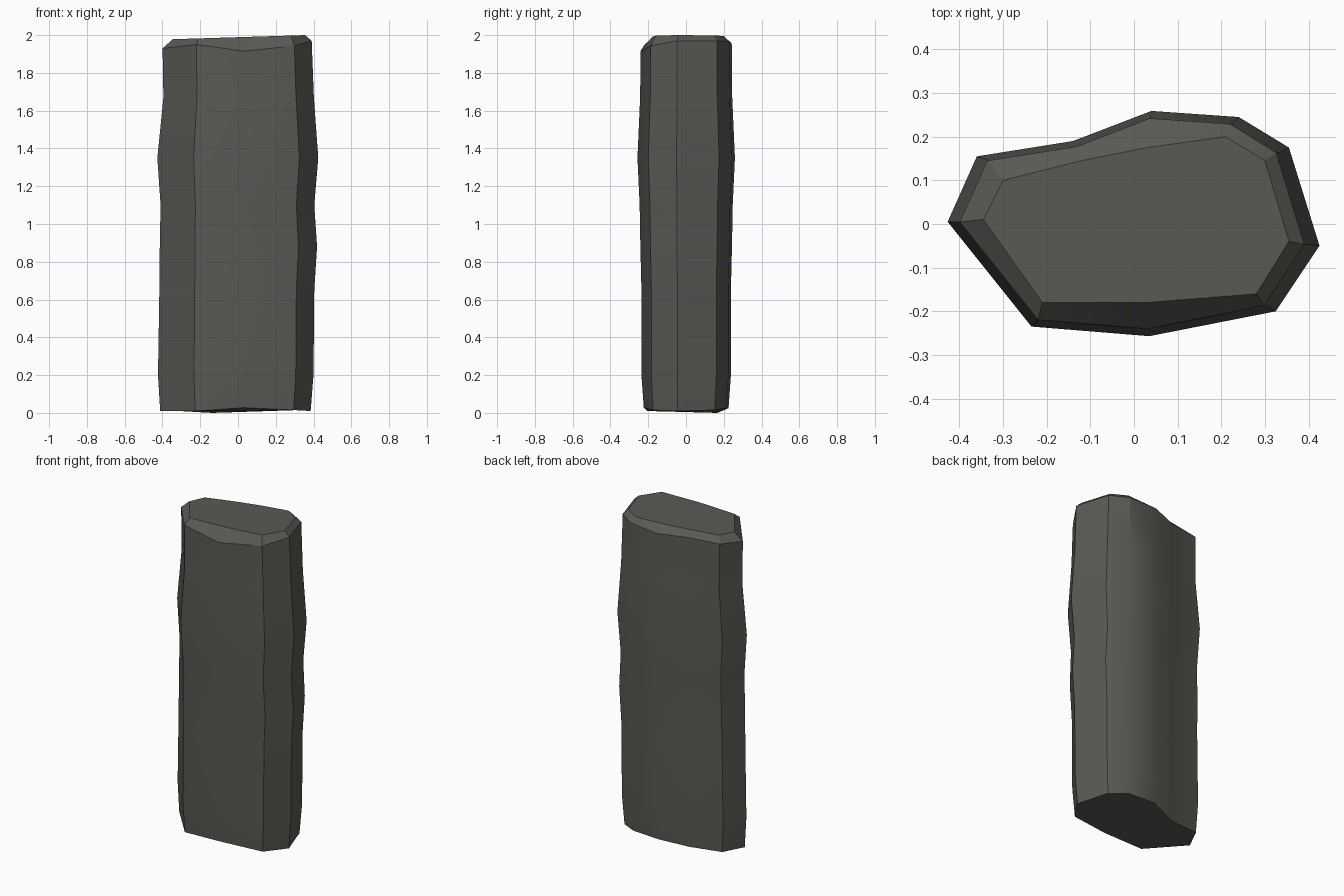
import bpy, bmesh

if "Cube" in bpy.data.objects:
    bpy.data.objects.remove(bpy.data.objects["Cube"])

# Widest outline of the stone seen from above, clockwise from the left corner
outline = [(-.427, .005), (-.36, .155), (-.14, .19), (.04, .259), (.24, .245),
           (.355, .175), (.425, -.05), (.325, -.2), (.035, -.257), (-.235, -.235)]

# Worn side profile: height, left width, right width, depth (relative to the outline)
levels = [(.2, .992, .94, .918), (.65, .975, .95, .918), (.88, .97, .985, .94),
          (1.1, .96, .95, .955), (1.35, 1, 1, 1), (1.67, .925, .945, .945)]

# Uneven heights of the chipped bottom and top rims, per corner
foot_z = [.01, .012, 0, .025, .025, .015, .01, .015, .028, .01]
rim_z = [1.93, 1.95, 1.95, 1.955, 1.965, 1.97, 1.97, 1.943, 1.915, 1.95]
cap = [(-.345, .01), (-.3, .10), (-.12, .145), (.03, .175), (.21, .2),
       (.3, .145), (.355, -.04), (.28, -.16), (.03, -.18), (-.21, -.18)]


def ring(heights, left, right, depth):
    return [(x * (left if x < 0 else right), y * depth, z)
            for (x, y), z in zip(outline, heights)]


rings = [ring(foot_z, .965, .905, .87)]
rings += [ring([z] * 10, l, r, d) for z, l, r, d in levels]
rings.append(ring(rim_z, .935, .918, .935))
rings.append([(x, y, 1.989 + .031 * x) for x, y in cap])

# Loft the rings into one standing stone
bm = bmesh.new()
loops = [[bm.verts.new(p) for p in r] for r in rings]
for low, high in zip(loops, loops[1:]):
    for i in range(10):
        j = (i + 1) % 10
        bm.faces.new((low[i], low[j], high[j], high[i]))
bm.faces.new(loops[0])
bm.faces.new(loops[-1])
bmesh.ops.recalc_face_normals(bm, faces=bm.faces)
mesh = bpy.data.meshes.new("standing_stone")
bm.to_mesh(mesh)
bm.free()

stone = bpy.data.objects.new("standing_stone", mesh)
bpy.context.collection.objects.link(stone)

# Dark grey stone
mat = bpy.data.materials.new("dark grey stone")
mat.diffuse_color = (.1, .1, .088, 1)
mat.use_nodes = True
mat.node_tree.nodes["Principled BSDF"].inputs["Base Color"].default_value = mat.diffuse_color
mesh.materials.append(mat)

# Soft broad faces, crisp corners
bpy.context.view_layer.objects.active = stone
stone.select_set(True)
bpy.ops.object.shade_smooth_by_angle(angle=.48)
